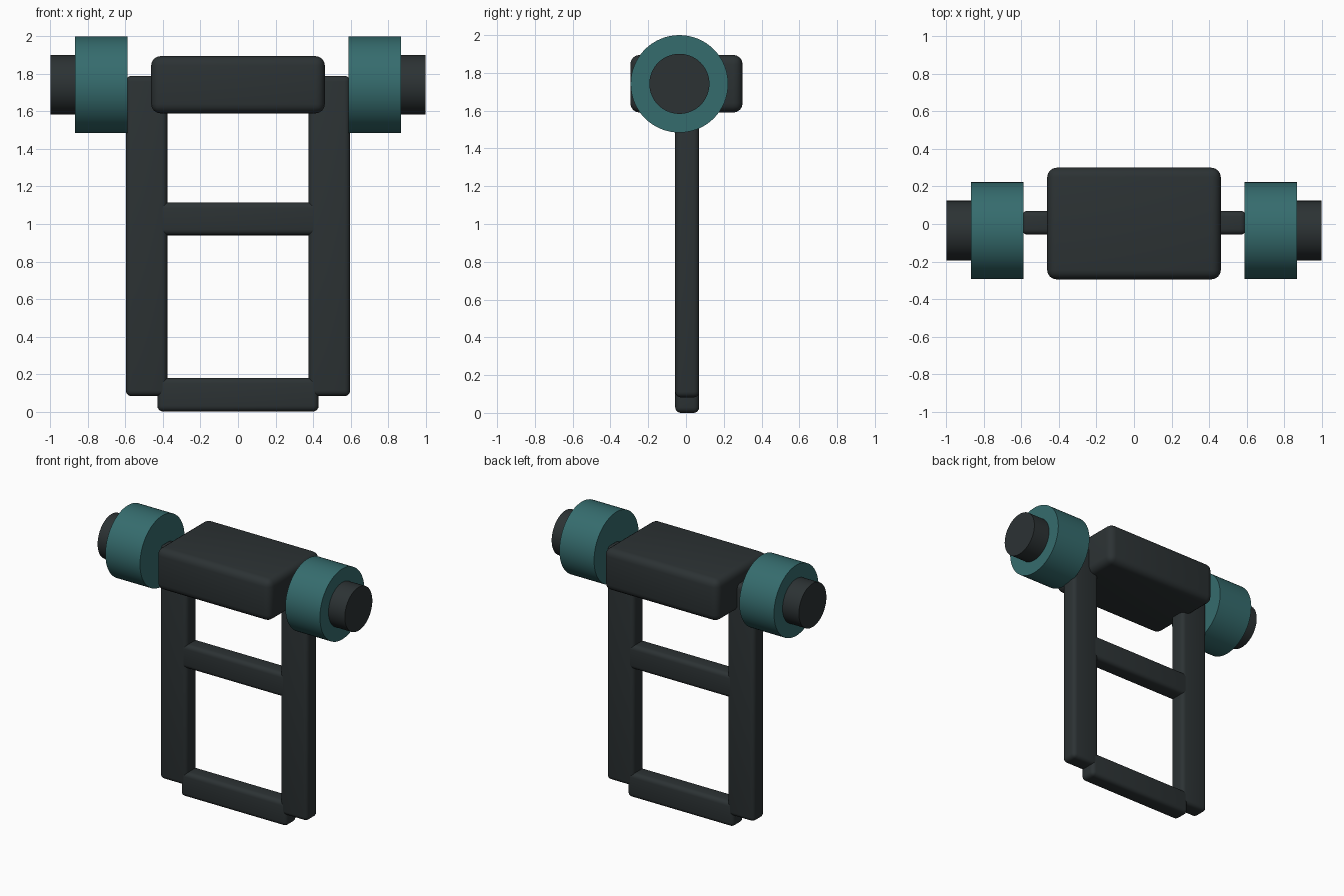
import bpy, math

if "Cube" in bpy.data.objects:
    bpy.data.objects.remove(bpy.data.objects["Cube"])


def material(name, color):
    m = bpy.data.materials.new(name)
    m.diffuse_color = color
    m.use_nodes = True
    m.node_tree.nodes["Principled BSDF"].inputs["Base Color"].default_value = m.diffuse_color
    return m


dark = material("dark_plastic", (0.025, 0.032, 0.034, 1))
teal = material("teal_rubber", (0.036, 0.15, 0.155, 1))


def finish(ob, name, mat):
    ob.name = name
    ob.data.materials.append(mat)
    bpy.ops.object.shade_smooth_by_angle(angle=math.radians(35))


def rounded_box(name, lo, hi, bevel, mat):
    size = [b - a for a, b in zip(lo, hi)]
    centre = [(a + b) / 2 for a, b in zip(lo, hi)]
    bpy.ops.mesh.primitive_cube_add(size=1, location=centre)
    ob = bpy.context.object
    ob.scale = size
    bpy.ops.object.transform_apply(location=False, rotation=False, scale=True)
    mod = ob.modifiers.new("rounded_edges", 'BEVEL')
    mod.width = bevel
    mod.segments = 4
    bpy.ops.object.modifier_apply(modifier=mod.name)
    finish(ob, name, mat)


def x_cylinder(name, x0, x1, radius, mat):
    bpy.ops.mesh.primitive_cylinder_add(
        vertices=64, radius=radius, depth=abs(x1 - x0),
        location=((x0 + x1) / 2, -0.035, 1.742),
        rotation=(0, math.pi / 2, 0))
    finish(bpy.context.object, name, mat)


Y0, Y1 = -0.057, 0.07

# Ladder frame cross bars
rounded_box("bottom_bar", (-0.43, Y0, 0.0), (0.43, Y1, 0.18), 0.03, dark)
rounded_box("middle_bar", (-0.43, Y0, 0.94), (0.43, Y1, 1.115), 0.03, dark)

# Top block
rounded_box("top_block", (-0.463, -0.295, 1.59), (0.463, 0.3, 1.895), 0.05, dark)

# Mirrored rails, wheels and hub ends
for side, s in (("left", -1), ("right", 1)):
    xs = sorted((s * 0.377, s * 0.598))
    rounded_box(side + "_rail", (xs[0], Y0, 0.082), (xs[1], Y1, 1.79), 0.03, dark)
    x_cylinder(side + "_wheel", s * 0.588, s * 0.868, 0.258, teal)
    x_cylinder(side + "_hub", s * 0.80, s * 1.0, 0.159, dark)
